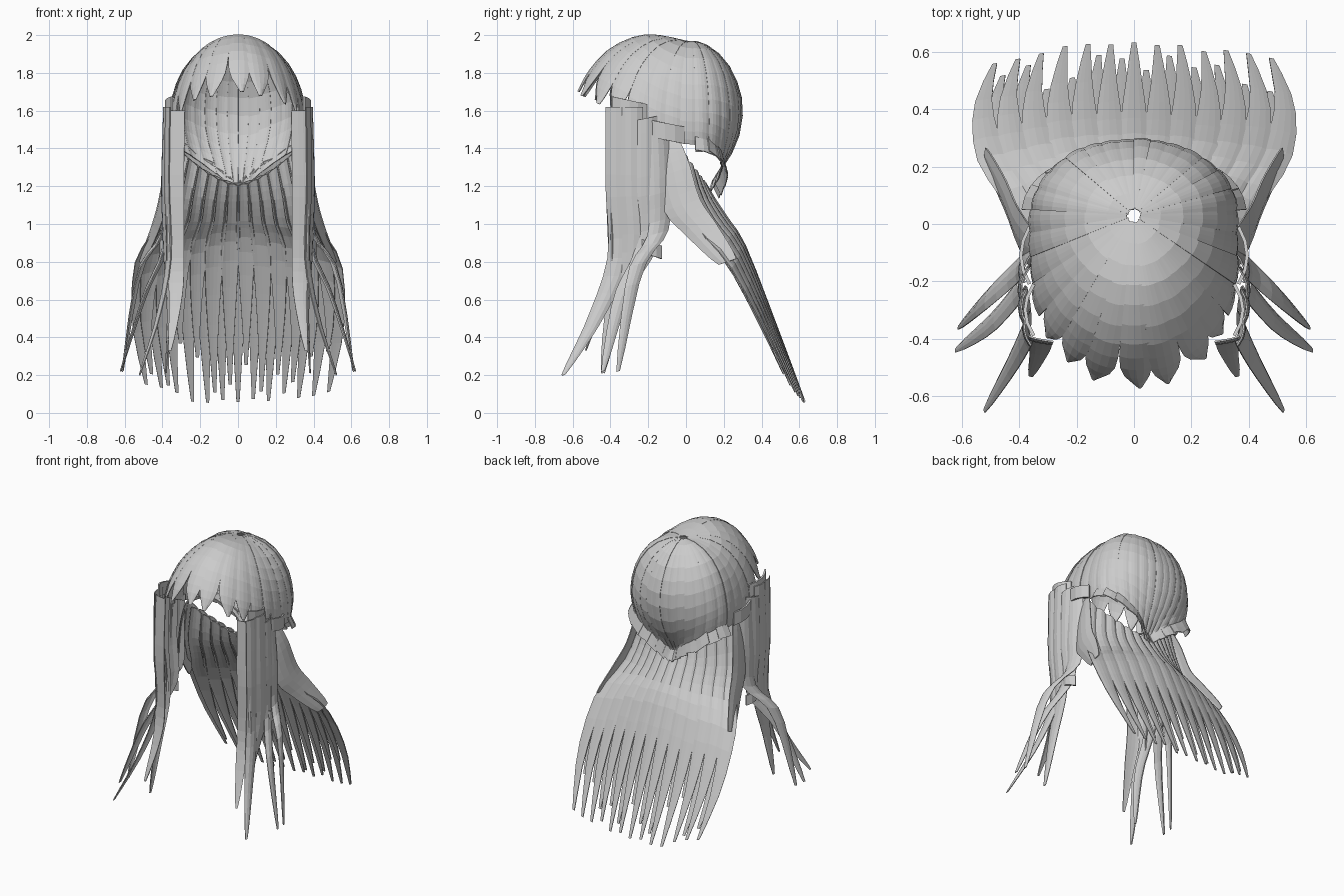
import bpy, bmesh, math, random
from mathutils import Vector

random.seed(4)
cube = bpy.data.objects.get("Cube")
if cube:
    bpy.data.objects.remove(cube, do_unlink=True)

# One grey for all the hair
hair = bpy.data.materials.new("hair_grey")
hair.use_nodes = True
GREY = (0.6, 0.6, 0.6, 1)
hair.diffuse_color = GREY
hair.node_tree.nodes["Principled BSDF"].inputs["Base Color"].default_value = GREY


def along(points, t):
    """Smooth curve through evenly spaced control points, t in 0..1."""
    p = [Vector(q) for q in points]
    n = len(p) - 1
    i = min(int(t * n), n - 1)
    f = t * n - i
    a, b, c, d = p[max(i - 1, 0)], p[i], p[i + 1], p[min(i + 2, n)]
    return 0.5 * (2 * b + (c - a) * f + (2 * a - 5 * b + 4 * c - d) * f**2
                  + (3 * b - a - 3 * c + d) * f**3)


def add_lock(bm, surface, rows, cols=4):
    """Grid strip; surface(s, t) takes s in -1..1 across and t in 0..1 along."""
    grid = [[bm.verts.new(surface(2 * c / cols - 1, r / rows)) for c in range(cols + 1)]
            for r in range(rows + 1)]
    for r in range(rows):
        for c in range(cols):
            bm.faces.new((grid[r][c], grid[r + 1][c], grid[r + 1][c + 1], grid[r][c + 1]))


def finish(name, bm, thickness=0.006):
    bmesh.ops.recalc_face_normals(bm, faces=bm.faces)
    mesh = bpy.data.meshes.new(name)
    bm.to_mesh(mesh)
    bm.free()
    mesh.materials.append(hair)
    obj = bpy.data.objects.new(name, mesh)
    bpy.context.collection.objects.link(obj)
    solid = obj.modifiers.new("thickness", 'SOLIDIFY')
    solid.thickness = thickness
    solid.offset = 0
    return obj


# Cap profiles as (distance from crown, height): back, side, front
BACK = [(.02, 1.965), (.10, 1.93), (.18, 1.85), (.235, 1.74), (.26, 1.62),
        (.245, 1.48), (.19, 1.35), (.12, 1.25), (.09, 1.17)]
SIDE = [(.02, 1.965), (.12, 1.95), (.22, 1.89), (.29, 1.80), (.33, 1.70),
        (.35, 1.60), (.355, 1.53), (.35, 1.46), (.34, 1.42)]
FRONT = [(.02, 1.965), (.13, 1.99), (.23, 2.0), (.33, 1.975), (.43, 1.92),
         (.50, 1.85), (.55, 1.78), (.575, 1.73), (.60, 1.68)]


def cap_point(angle, t, lift=0):
    """Angle is measured from the front around the crown."""
    w = math.cos(angle) ** 2
    main = FRONT if math.cos(angle) > 0 else BACK
    r, z = along(main, t) * w + along(SIDE, t) * (1 - w)
    r += lift
    return Vector((math.sin(angle) * r, 0.03 - math.cos(angle) * r, z + lift * 0.3))


# Cap and fringe: wedge locks radiating from the crown
GORES = 29
cap, fringe = bmesh.new(), bmesh.new()
for i in range(GORES):
    centre = (i - GORES // 2) * math.tau / GORES
    is_fringe = abs(centre) < 0.7
    end = random.uniform(0.94, 1.0) if is_fringe else random.uniform(0.98, 1.02)
    lean = random.uniform(-0.04, 0.04) if is_fringe else 0
    lift = random.uniform(0, 0.006)

    def wedge(s, t):
        half = math.pi / GORES * 1.04
        if is_fringe and t > 0.68:
            half *= 1 - 0.88 * ((t - 0.68) / 0.32) ** 1.2
        k = min(t * end, 1)
        return cap_point(centre + s * half + lean * t**3, k, lift + 0.007 * (1 - s * s) * t)

    add_lock(fringe if is_fringe else cap, wedge, 11)
finish("cap_locks", cap)
finish("fringe_locks", fringe)

# Back hair: locks lying on a sheet that wraps forward at the sides
MID = [(0, .09, 1.21), (0, .14, 1.13), (0, .21, 1.03), (0, .31, .88), (0, .47, .48), (0, .645, .02)]
EDGE = [(.34, -.06, 1.42), (.39, -.02, 1.17), (.43, .07, .98), (.53, .23, .79),
        (.56, .41, .45), (.51, .57, .12)]


def back_point(u, t):
    m, e = along(MID, t), along(EDGE, t)
    w = abs(u) ** 1.6
    return Vector((u * e.x, m.y + (e.y - m.y) * w, m.z + (e.z - m.z) * w))


def back_layer(name, count, spread, depth, reach):
    bm = bmesh.new()
    for i in range(count):
        u0 = (2 * i / (count - 1) - 1) * spread
        end = random.uniform(*reach)

        def strand(s, t):
            half = spread / (count - 1) * (1.12 + 0.1 * math.sin(t * math.pi))
            if t > 0.6:
                half *= 1 - 0.82 * ((t - 0.6) / 0.4) ** 1.3
            p = back_point(u0 + s * half, t * end)
            bulge = depth + 0.018 * (1 - s * s) * (1 - t)
            return p + Vector((u0 * 0.5, 0.8, 0.5)) * bulge

        add_lock(bm, strand, 13)
    finish(name, bm)


back_layer("back_hair_outer", 13, 0.94, 0.0, (0.96, 1.0))
back_layer("back_hair_inner", 12, 0.88, -0.02, (0.84, 0.95))

# Neck band: short overlapping tabs under the cap rim
bm = bmesh.new()
for i in range(15):
    a = math.pi + (i - 7) * 0.2
    tilt = random.uniform(-0.015, 0.015)

    def tab(s, t):
        p = cap_point(a + s * 0.12, 0.97, 0.015 + 0.035 * t)
        return p + Vector((0, 0, 0.03 - 0.08 * t + tilt * s))

    add_lock(bm, tab, 2, 2)
finish("neck_band", bm)

# Side hair: (path, half width, width direction), mirrored
SIDE_LOCKS = [
    ([(.325, -.40, 1.60), (.33, -.41, 1.2), (.33, -.40, .82), (.33, -.44, .6), (.36, -.53, .33)],
     .045, (1, .25, 0)),
    ([(.365, -.37, 1.62), (.37, -.37, 1.2), (.36, -.36, .82), (.42, -.48, .5), (.52, -.65, .2)],
     .055, (.1, 1, 0)),
    ([(.375, -.29, 1.62), (.385, -.29, 1.2), (.375, -.28, .85), (.36, -.38, .55), (.38, -.44, .21)],
     .06, (0, 1, 0)),
    ([(.375, -.21, 1.56), (.385, -.21, 1.2), (.38, -.21, .88), (.49, -.34, .62), (.62, -.44, .22)],
     .06, (-.2, 1, .2)),
    ([(.365, -.15, 1.48), (.38, -.14, 1.2), (.39, -.15, .95), (.52, -.27, .74), (.61, -.36, .22)],
     .06, (-.3, 1, .3)),
]
PUFF = [(.33, -.10, 1.44), (.365, -.07, 1.3), (.40, -.02, 1.1), (.44, .08, .97), (.51, .22, .80)]


def ribbon(bm, side, path, half, direction, rounded=False):
    d = Vector(direction).normalized()

    def surface(s, t):
        taper = 1 - 0.85 * max(0, (t - 0.55) / 0.45) ** 1.5
        if rounded:
            taper = math.sin(math.pi * (0.12 + 0.78 * t)) ** 0.6
        p = along(path, t) + d * (s * half * taper)
        p.x += 0.018 * (1 - s * s) * taper
        return Vector((p.x * side, p.y, p.z))

    add_lock(bm, surface, 14)


# Clasps: small bent plates where side hair meets the cap; (centre, half depth, half height)
CLASPS = [((.35, -.30, 1.61), .09, .045), ((.365, -.11, 1.49), .10, .045),
          ((.38, -.19, .87), .06, .035)]

for side, label in ((1, "left"), (-1, "right")):
    bm = bmesh.new()
    for path, half, direction in SIDE_LOCKS:
        ribbon(bm, side, path, half, direction)
    finish(label + "_side_locks", bm)

    bm = bmesh.new()
    ribbon(bm, side, PUFF, .10, (.15, 1, .35), rounded=True)
    finish(label + "_swept_lock", bm)

    bm = bmesh.new()
    for (x, y, z), dy, dz in CLASPS:
        def plate(s, t):
            return Vector((side * (x + 0.03 * (1 - s * s)), y + s * dy, z + (1 - 2 * t) * dz - s * 0.02))
        add_lock(bm, plate, 2)
    finish(label + "_clasps", bm, 0.012)
